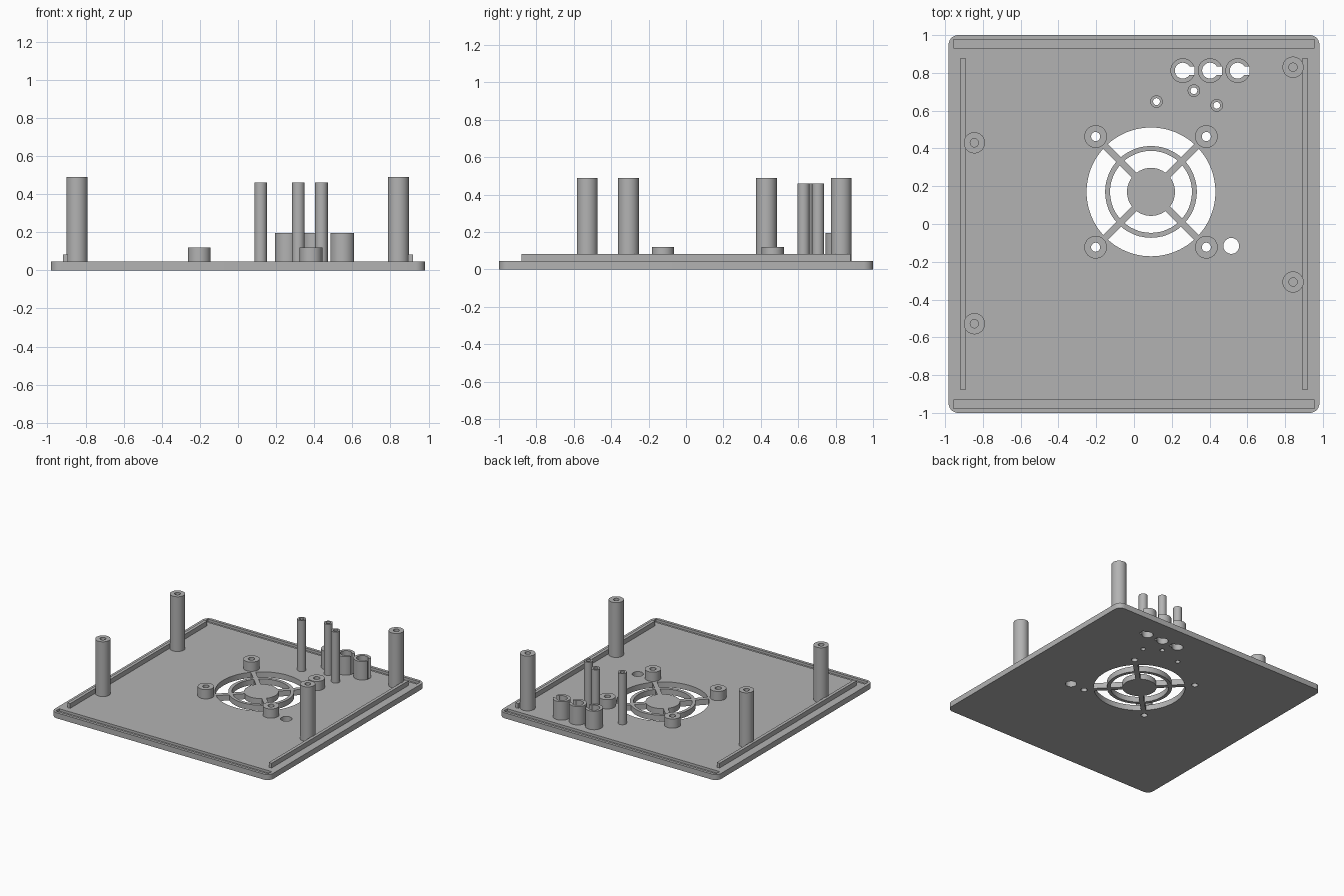
import bpy, bmesh
from math import sin, cos, pi, radians, asin
from mathutils import Matrix, Vector

cube = bpy.data.objects.get("Cube")
if cube:
    bpy.data.objects.remove(cube)

grey = bpy.data.materials.new("plain grey")
grey.use_nodes = True
colour = (0.45, 0.45, 0.45, 1)
grey.diffuse_color = colour
grey.node_tree.nodes["Principled BSDF"].inputs["Base Color"].default_value = colour

T = 0.045          # plate thickness
SEG = 48


def arc(c, r, a0=0.0, a1=2 * pi, n=SEG, closed=True):
    steps = n if closed else n - 1
    return [(c[0] + r * cos(a0 + (a1 - a0) * i / steps),
             c[1] + r * sin(a0 + (a1 - a0) * i / steps)) for i in range(n)]


def rect(x0, x1, y0, y1):
    return [(x0, y0), (x1, y0), (x1, y1), (x0, y1)]


def prism(bm, pts, z0, z1):
    """Extrude a closed outline between two heights."""
    low = [bm.verts.new((x, y, z0)) for x, y in pts]
    high = [bm.verts.new((x, y, z1)) for x, y in pts]
    bm.faces.new(low[::-1])
    bm.faces.new(high)
    for i in range(len(pts)):
        j = (i + 1) % len(pts)
        bm.faces.new((low[i], low[j], high[j], high[i]))


def tube(bm, c, r_out, r_in, z0, z1):
    """Hollow round post."""
    loops = [[bm.verts.new((x, y, z)) for x, y in arc(c, r)]
             for r, z in ((r_out, z0), (r_out, z1), (r_in, z1), (r_in, z0))]
    for k in range(4):
        a, b = loops[k], loops[(k + 1) % 4]
        for i in range(SEG):
            j = (i + 1) % SEG
            bm.faces.new((a[i], a[j], b[j], b[i]))


def finish(name, bm):
    bmesh.ops.recalc_face_normals(bm, faces=bm.faces)
    mesh = bpy.data.meshes.new(name)
    bm.to_mesh(mesh)
    bm.free()
    mesh.materials.append(grey)
    ob = bpy.data.objects.new(name, mesh)
    bpy.context.collection.objects.link(ob)
    return ob


def smooth(ob):
    bpy.ops.object.select_all(action='DESELECT')
    ob.select_set(True)
    bpy.context.view_layer.objects.active = ob
    bpy.ops.object.shade_smooth_by_angle(angle=radians(30))


# Layout
fan = (0.09, 0.17)
fan_bosses = [(fan[0] + sx * 0.293, fan[1] + sy * 0.293) for sx in (-1, 1) for sy in (-1, 1)]
tall_posts = [(-0.845, 0.43), (-0.845, -0.528), (0.842, 0.83), (0.842, -0.307)]
thin_posts = [(0.119, 0.648), (0.317, 0.706), (0.438, 0.628)]
buttons = [(x, 0.812) for x in (0.258, 0.403, 0.549)]
B_OUT, B_IN, SLOT = 0.065, 0.042, 0.023
a_in, a_out = asin(SLOT / B_IN), asin(SLOT / B_OUT)

# Base plate with rounded corners
outline = []
for k, (sx, sy) in enumerate(((1, 1), (-1, 1), (-1, -1), (1, -1))):
    outline += arc((sx * 0.93, sy * 0.948), 0.052, k * pi / 2, (k + 1) * pi / 2, 10, False)
bm = bmesh.new()
prism(bm, outline, 0, T)
plate = finish("base_plate", bm)

# Openings: fan, bores, keyholes, cable hole and the two end grooves
bm = bmesh.new()
through = [arc(fan, 0.341, n=96), arc((0.515, -0.116), 0.042)]
through += [arc(c, 0.024) for c in fan_bosses]
through += [arc(c, 0.018) for c in thin_posts]
for c in buttons:
    through.append(arc(c, B_IN, a_in, 2 * pi - a_in, SEG, False)
                   + [(c[0] + 0.063, c[1] - SLOT), (c[0] + 0.063, c[1] + SLOT)])
for pts in through:
    prism(bm, pts, -0.05, T + 0.05)
for s in (-1, 1):
    y0, y1 = sorted((s * 0.931, s * 0.977))
    prism(bm, rect(-0.955, 0.955, y0, y1), T - 0.02, T + 0.05)
cutter = finish("plate_cutter", bm)
cutter.hide_render = True
mod = plate.modifiers.new("openings", 'BOOLEAN')
mod.operation = 'DIFFERENCE'
mod.solver = 'EXACT'
mod.object = cutter
bpy.context.view_layer.objects.active = plate
bpy.ops.object.modifier_apply(modifier=mod.name)
bpy.data.objects.remove(cutter)
smooth(plate)

# Fan grille: hub, ring and diagonal spokes
bm = bmesh.new()
prism(bm, arc(fan, 0.127), 0, T)
smooth(finish("fan_hub", bm))
bm = bmesh.new()
tube(bm, fan, 0.243, 0.217, 0, T)
smooth(finish("fan_ring", bm))
bm = bmesh.new()
for k in range(4):
    turn = Matrix.Rotation(pi / 4 + k * pi / 2, 2)
    for r0, r1 in ((0.125, 0.219), (0.241, 0.342)):
        pts = [turn @ Vector(p) + Vector(fan) for p in rect(r0, r1, -0.018, 0.018)]
        prism(bm, pts, 0, T)
finish("fan_spokes", bm)

# Round hollow posts
for name, places, r_out, r_in, top in (("tall_post", tall_posts, 0.056, 0.022, 0.49),
                                       ("thin_post", thin_posts, 0.033, 0.018, 0.46),
                                       ("fan_boss", fan_bosses, 0.06, 0.024, 0.12)):
    for i, c in enumerate(places):
        bm = bmesh.new()
        tube(bm, c, r_out, r_in, T, top)
        smooth(finish(f"{name}_{i + 1}", bm))

# Slotted button guides
for i, c in enumerate(buttons):
    bm = bmesh.new()
    prism(bm, arc(c, B_OUT, a_out, 2 * pi - a_out, SEG, False)
          + arc(c, B_IN, 2 * pi - a_in, a_in, SEG, False), T, 0.195)
    smooth(finish(f"button_guide_{i + 1}", bm))

# Long side ribs
for side, s in (("left", 1), ("right", -1)):
    bm = bmesh.new()
    x0, x1 = sorted((s * 0.893, s * 0.919))
    prism(bm, rect(x0, x1, -0.88, 0.88), T, 0.083)
    finish(f"{side}_rib", bm)
